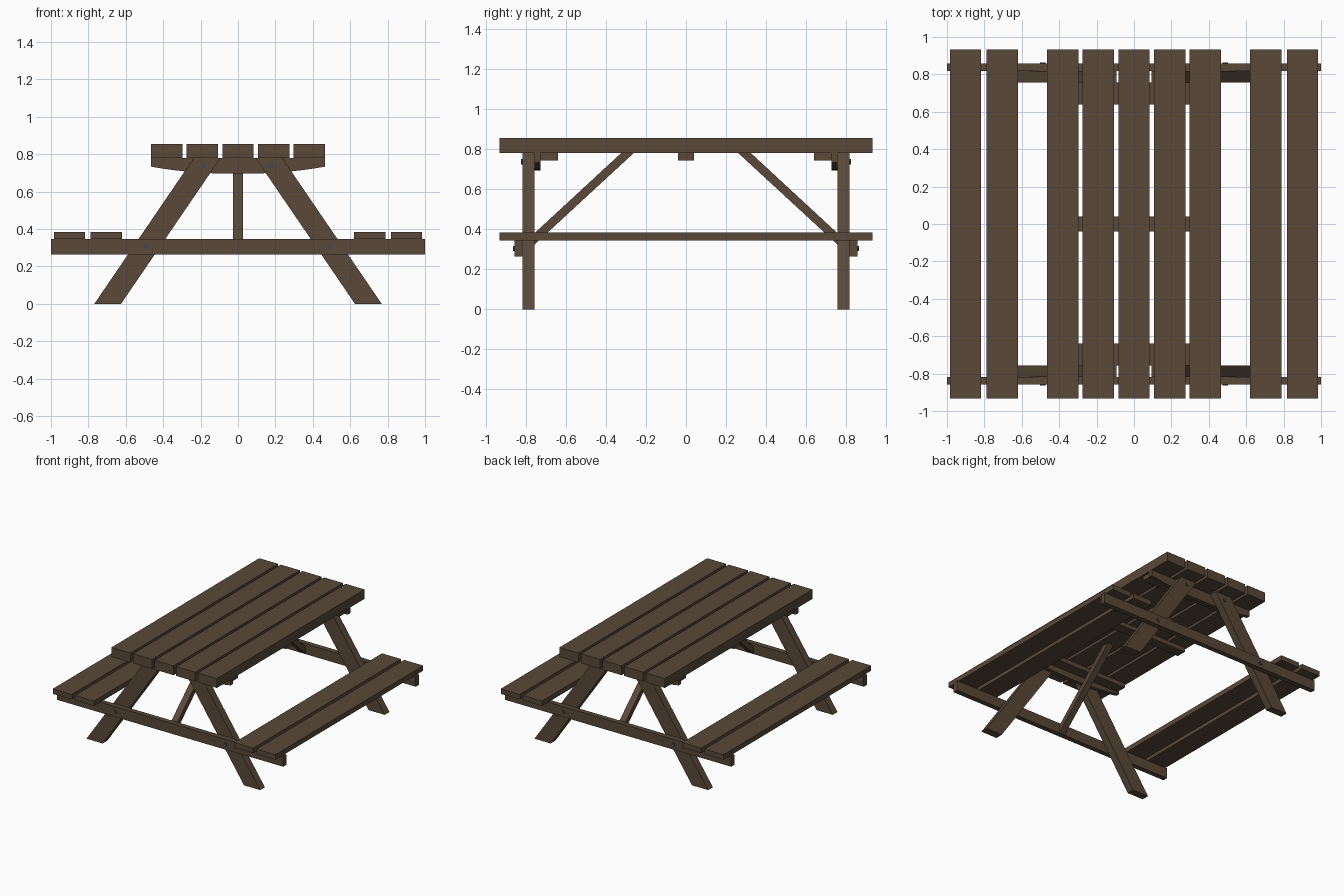
import bpy, bmesh, math
from mathutils import Vector

if "Cube" in bpy.data.objects:
    bpy.data.objects.remove(bpy.data.objects["Cube"])


def make_mat(name, col):
    m = bpy.data.materials.new(name)
    m.diffuse_color = (*col, 1)
    m.use_nodes = True
    m.node_tree.nodes["Principled BSDF"].inputs["Base Color"].default_value = m.diffuse_color
    return m


wood = make_mat("dark_wood", (0.10, 0.066, 0.04))
steel = make_mat("bolt_steel", (0.06, 0.065, 0.075))


def prism(name, profile, offset, mat=wood):
    """Extrude a closed planar outline along an offset vector."""
    bm = bmesh.new()
    face = bm.faces.new([bm.verts.new(p) for p in profile])
    ext = bmesh.ops.extrude_face_region(bm, geom=[face])
    verts = [g for g in ext["geom"] if isinstance(g, bmesh.types.BMVert)]
    bmesh.ops.translate(bm, verts=verts, vec=Vector(offset))
    bmesh.ops.recalc_face_normals(bm, faces=bm.faces)
    me = bpy.data.meshes.new(name)
    bm.to_mesh(me)
    bm.free()
    me.materials.append(mat)
    ob = bpy.data.objects.new(name, me)
    bpy.context.collection.objects.link(ob)
    return ob


def box(name, x0, x1, y0, y1, z0, z1):
    return prism(name, [(x0, y0, z0), (x1, y0, z0), (x1, y1, z0), (x0, y1, z0)],
                 (0, 0, z1 - z0))


def bolt(name, x, y, z, s, r=0.015, depth=0.008):
    ring = [(x + r * math.cos(i * math.pi / 3), y, z + r * math.sin(i * math.pi / 3))
            for i in range(6)]
    prism(name, ring, (0, s * depth, 0), steel)


# table top planks
for i in range(5):
    c = (i - 2) * 0.191
    box("table_plank", c - 0.084, c + 0.084, -0.933, 0.933, 0.78, 0.855)

# bench planks
for s in (-1, 1):
    for c in (0.704, 0.901):
        box("bench_plank", s * c - 0.084, s * c + 0.084, -0.933, 0.933, 0.345, 0.385)

# middle batten under the top
box("middle_batten", -0.45, 0.45, -0.04, 0.04, 0.745, 0.78)

# end frames
for s in (-1, 1):
    # long beam carrying both benches
    box("bench_beam", -1, 1, *sorted((s * 0.817, s * 0.857)), 0.264, 0.347)
    # batten next to the curved support
    box("end_batten", -0.45, 0.45, *sorted((s * 0.64, s * 0.727)), 0.745, 0.78)
    # top support with a bowed underside
    y = s * 0.727
    outline = [(0.465, y, 0.78), (-0.465, y, 0.78)]
    for i in range(17):
        t = -1 + i / 8
        outline.append((0.465 * t, y, 0.695 + 0.038 * abs(t) ** 2.2))
    prism("top_support", outline, (0, s * 0.03, 0))
    # splayed legs and bolts
    for m in (-1, 1):
        y = s * 0.757
        leg = [(m * 0.768, y, 0), (m * 0.625, y, 0), (m * 0.093, y, 0.78), (m * 0.236, y, 0.78)]
        prism("leg", leg, (0, s * 0.06, 0))
        bolt("top_bolt", m * 0.18, s * 0.816, 0.738, s)
        bolt("beam_bolt", m * 0.488, s * 0.856, 0.304, s)
    # diagonal brace from beam to table top
    brace = [(-0.026, s * 0.817, 0.325), (-0.026, s * 0.817, 0.268),
             (-0.026, s * 0.262, 0.78), (-0.026, s * 0.325, 0.78)]
    prism("diagonal_brace", brace, (0.052, 0, 0))
